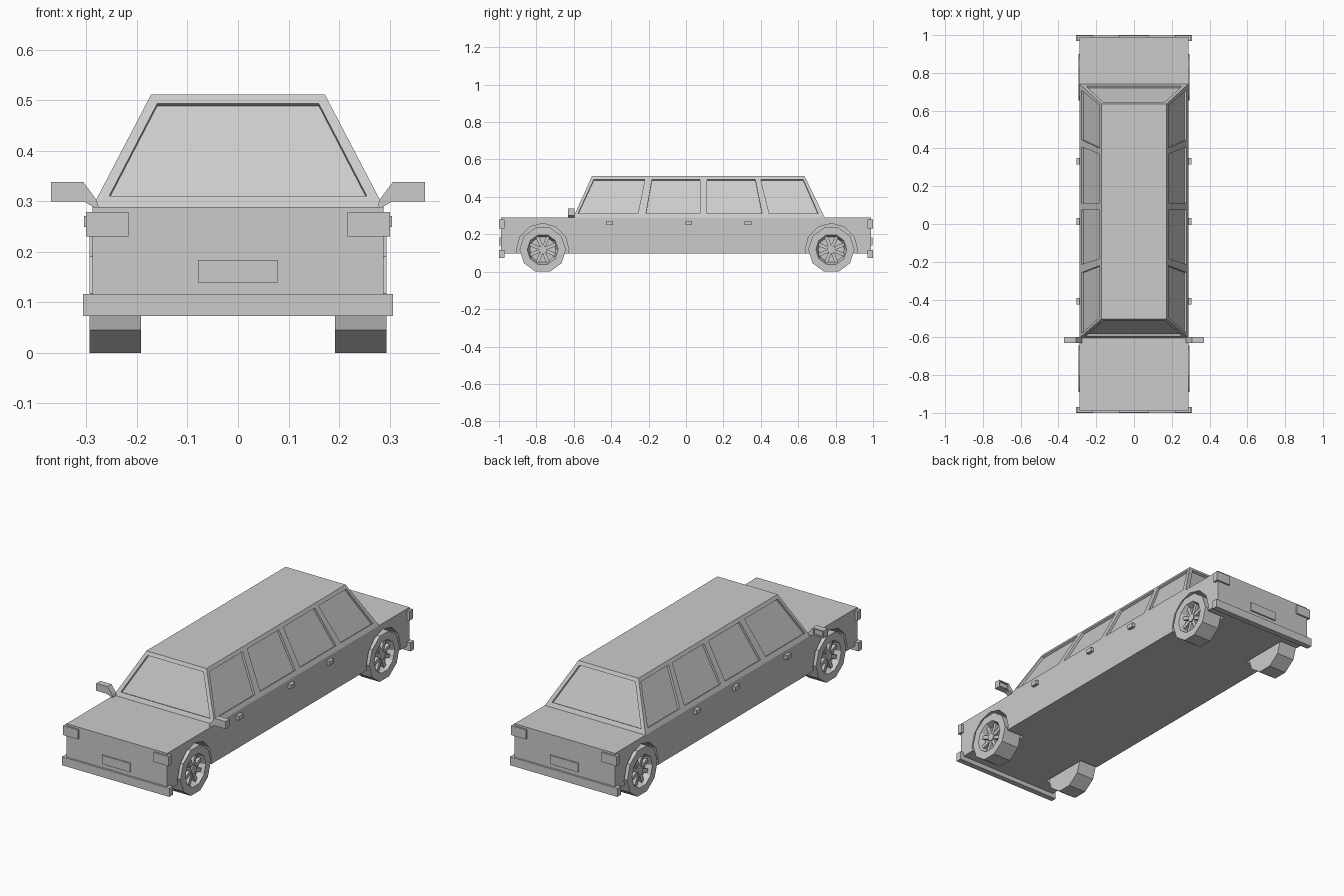
import bpy, bmesh, math
from mathutils import Vector

if "Cube" in bpy.data.objects:
    bpy.data.objects.remove(bpy.data.objects["Cube"])

grey = bpy.data.materials.new("plain_grey")
grey.diffuse_color = (0.6, 0.6, 0.6, 1)
grey.use_nodes = True
grey.node_tree.nodes["Principled BSDF"].inputs["Base Color"].default_value = grey.diffuse_color


def make(name, lofts, mirror=False):
    """Object from lofts; each loft is a list of equal-length point rings, capped at both ends."""
    bm = bmesh.new()
    for rings in lofts:
        vs = [[bm.verts.new(p) for p in r] for r in rings]
        n = len(vs[0])
        for a, b in zip(vs, vs[1:]):
            for i in range(n):
                j = (i + 1) % n
                bm.faces.new((a[i], a[j], b[j], b[i]))
        bm.faces.new(vs[0][::-1])
        bm.faces.new(vs[-1])
    bmesh.ops.recalc_face_normals(bm, faces=bm.faces)
    me = bpy.data.meshes.new(name)
    bm.to_mesh(me)
    bm.free()
    me.materials.append(grey)
    ob = bpy.data.objects.new(name, me)
    bpy.context.collection.objects.link(ob)
    if mirror:
        ob.modifiers.new("Mirror", 'MIRROR')
    return ob


def box(x0, x1, y0, y1, z0, z1):
    return [[(x0, y0, z), (x1, y0, z), (x1, y1, z), (x0, y1, z)] for z in (z0, z1)]


def disc(x, r, n, cy, cz, turn=0.0):
    return [(x, cy + r * math.sin(2 * math.pi * i / n + turn),
             cz - r * math.cos(2 * math.pi * i / n + turn)) for i in range(n)]


def cut(ob, lofts):
    cutter = make("cutter", lofts)
    cutter.hide_render = True
    mod = ob.modifiers.new("Cut", 'BOOLEAN')
    mod.operation, mod.solver, mod.object = 'DIFFERENCE', 'EXACT', cutter
    bpy.context.view_layer.objects.active = ob
    bpy.ops.object.modifier_apply(modifier=mod.name)
    bpy.data.objects.remove(cutter)


WHEELS = (-0.766, 0.777)
HALF, AXLE = 0.288, 0.118

# lower body with wheel arches
body = make("body", [box(-HALF, HALF, -0.99, 0.99, 0.096, 0.289)])
cut(body, [[disc(s * 0.185, 0.14, 12, y, AXLE), disc(s * 0.4, 0.14, 12, y, AXLE)]
           for s in (-1, 1) for y in WHEELS])

# cabin: tapered block with recessed windows
Z0, Z1, TOP = 0.289, 0.511, 0.172
F0, F1, B0, B1 = -0.603, -0.503, 0.742, 0.634
cabin_rings = [[(-w, f, z), (w, f, z), (w, b, z), (-w, b, z)]
               for w, f, b, z in ((HALF, F0, B0, Z0), (TOP, F1, B1, Z1))]
cabin = make("cabin", [cabin_rings])


def lerp(a, b, z):
    return a + (b - a) * (z - Z0) / (Z1 - Z0)


def window(points, depth=0.012):
    p = [Vector(q) for q in points]
    n = (p[1] - p[0]).cross(p[2] - p[0]).normalized() * depth
    return [[q - n for q in p], [q + n for q in p]]


LO, HI = 0.31, 0.493
panes = []
# front and rear glass
for base, top in ((F0, F1), (B0, B1)):
    panes.append(window([(x, lerp(base, top, z), z) for x, z in
                         ((-0.255, LO), (0.255, LO), (0.16, HI), (-0.16, HI))]))
# side glass: bottom start, bottom end, top end, top start
for s in (-1, 1):
    for a, b, c, d in ((-0.578, -0.257, -0.22, -0.493), (-0.214, 0.075, 0.075, -0.182),
                       (0.112, 0.407, 0.37, 0.112), (0.445, 0.707, 0.627, 0.40)):
        panes.append(window([(s * lerp(HALF, TOP, z), y, z) for y, z in
                             ((a, LO), (b, LO), (c, HI), (d, HI))]))
cut(cabin, panes)

# wheels: ten-sided tyre with dished rim, hub and spokes
for label, y in zip(("front", "rear"), WHEELS):
    half_step = math.pi / 10
    parts = [[disc(x, r, 10, y, AXLE, half_step) for x, r in
              ((0.192, 0.124), (0.294, 0.124), (0.294, 0.083), (0.262, 0.07))],
             [disc(0.255, 0.025, 8, y, AXLE), disc(0.284, 0.022, 8, y, AXLE)]]
    for k in range(8):
        a = k * math.pi / 4 + math.pi / 8
        u = Vector((0, math.sin(a), math.cos(a)))
        v = Vector((0, math.cos(a), -math.sin(a))) * 0.009
        c = Vector((0, y, AXLE))
        parts.append([[c + u * r + v * sgn + Vector((x, 0, 0))
                       for sgn, x in ((-1, 0.255), (1, 0.255), (1, 0.278), (-1, 0.278))]
                      for r in (0.015, 0.074)])
    make(label + "_wheels", parts, mirror=True)

# bumpers, corner lamps and plates at both ends
for label, s in (("front", -1), ("rear", 1)):
    make(label + "_bumper", [box(-0.307, 0.307, s * 0.97, s * 1.0, 0.073, 0.117)])
    make(label + "_lamps", [box(0.217, 0.301, s * 0.97, s * 0.999, 0.23, 0.279)], mirror=True)
    make(label + "_plate", [box(-0.079, 0.079, s * 0.985, s * 0.997, 0.139, 0.184)])

# door handles
make("door_handles", [box(0.28, 0.305, y - 0.018, y + 0.018, 0.249, 0.271)
                      for y in (-0.409, 0.014, 0.332)], mirror=True)

# wing mirrors: arm, and head with recessed rear face
MY0, MY1 = -0.63, -0.597
head = [[(x, y, z) for x, z in ((0.306 + i, 0.30 + i), (0.37 - i, 0.30 + i),
                                (0.37 - i, 0.338 - i), (0.306 + i, 0.338 - i))]
        for y, i in ((MY0, 0), (MY1, 0), (MY1, 0.006), (MY1 - 0.008, 0.006))]
arm = [[(x, y, z) for x, z in ((0.306, 0.338), (0.28, 0.303), (0.274, 0.282), (0.306, 0.30))]
       for y in (MY0, MY1)]
make("wing_mirrors", [head, arm], mirror=True)
